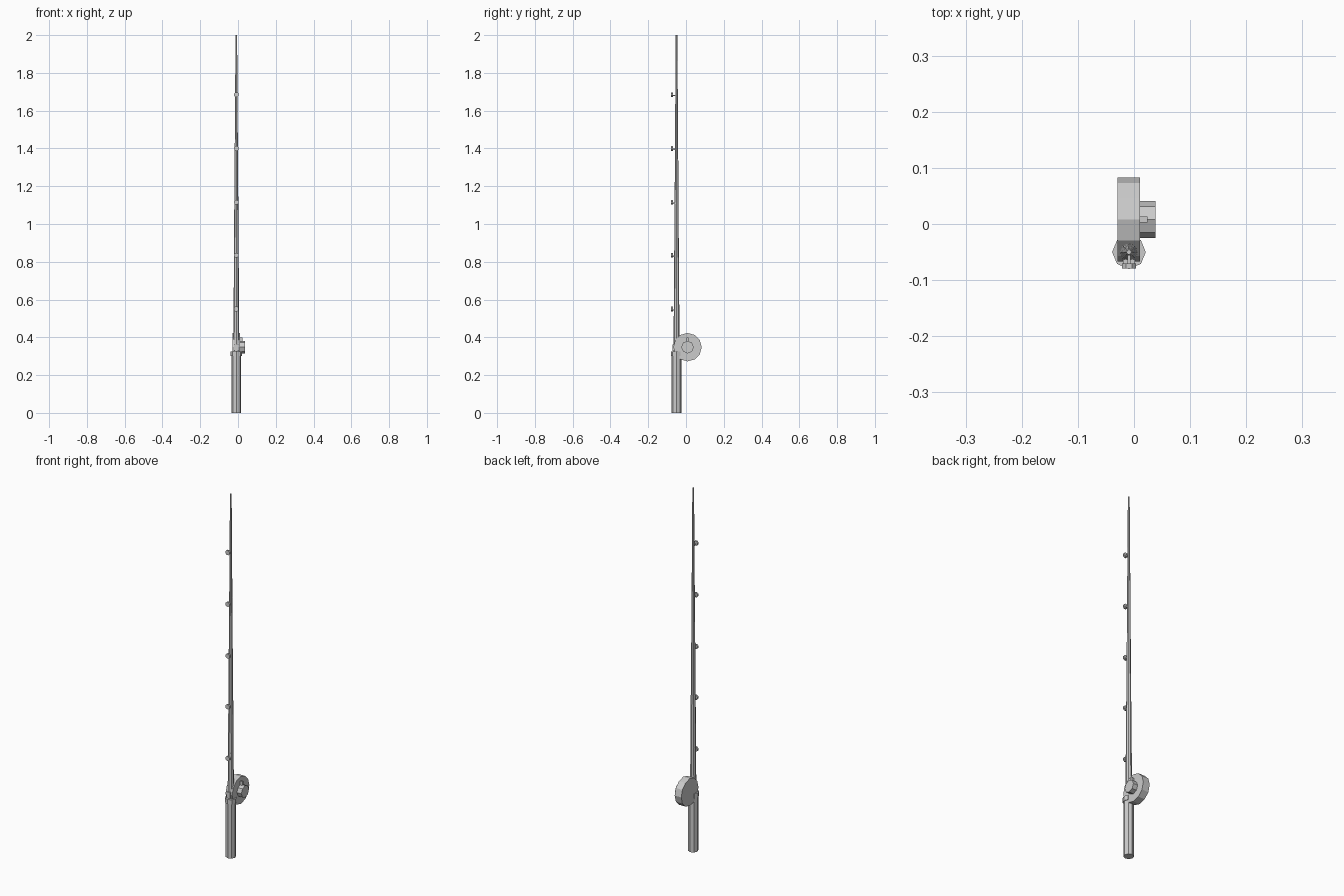
import bpy, bmesh, math
from mathutils import Matrix, Vector

if "Cube" in bpy.data.objects:
    bpy.data.objects.remove(bpy.data.objects["Cube"])

RX, RY = -0.009, -0.05      # rod axis
REEL = Vector((0, 0.008, 0.348))


def finish(name, bm):
    bmesh.ops.recalc_face_normals(bm, faces=bm.faces)
    me = bpy.data.meshes.new(name)
    bm.to_mesh(me)
    bm.free()
    ob = bpy.data.objects.new(name, me)
    bpy.context.collection.objects.link(ob)
    return ob


def cyl(name, p0, p1, r0, r1=None, sides=8, spin=0.0):
    """Flat-faced cylinder or cone between two points."""
    p0, p1 = Vector(p0), Vector(p1)
    d = p1 - p0
    m = (Matrix.Translation((p0 + p1) / 2) @ d.to_track_quat('Z', 'Y').to_matrix().to_4x4()
         @ Matrix.Rotation(spin, 4, 'Z'))
    bm = bmesh.new()
    bmesh.ops.create_cone(bm, cap_ends=True, segments=sides, radius1=r0,
                          radius2=r0 if r1 is None else r1, depth=d.length, matrix=m)
    return finish(name, bm)


def box(name, c, s):
    bm = bmesh.new()
    bmesh.ops.create_cube(bm, size=1, matrix=Matrix.Translation(c) @ Matrix.Diagonal((*s, 1)))
    return finish(name, bm)


# handle grip and its collar
cyl("handle", (RX, RY, 0), (RX, RY, 0.31), 0.026)
cyl("handle_collar", (RX, RY, 0.30), (RX, RY, 0.325), 0.030)

# telescopic rod sections, each slimmer than the one below
joints = [0.32, 0.575, 0.86, 1.145, 1.43, 1.715, 2.0]
for i in range(6):
    r = 0.016 - 0.002 * i
    cyl(f"rod_section_{i + 1}", (RX, RY, joints[i] - 0.01), (RX, RY, joints[i + 1]),
        r, r - 0.0015)

# line guides on the front of the rod
for i, z in enumerate((0.55, 0.835, 1.115, 1.40, 1.685)):
    rod = 0.0145 - 0.002 * i
    cyl(f"line_guide_{i + 1}", (RX, -0.079, z), (RX, -0.070, z), 0.0135, spin=math.pi / 8)
    box(f"guide_foot_{i + 1}", (RX, (RY - rod - 0.072) / 2, z - 0.005),
        (0.006, 0.074 + RY - rod + 0.006, 0.007))

# reel drum, side hub, knob and the foot clamping it to the rod
cyl("reel_drum", (-0.029, REEL.y, REEL.z), (0.011, REEL.y, REEL.z), 0.075, sides=12)
cyl("reel_hub", (0.010, REEL.y, REEL.z), (0.038, REEL.y, REEL.z), 0.033)
box("reel_knob", (0.016, REEL.y, REEL.z + 0.04), (0.016, 0.010, 0.024))
box("reel_foot", (RX, RY - 0.008, 0.345), (0.022, 0.026, 0.034))
